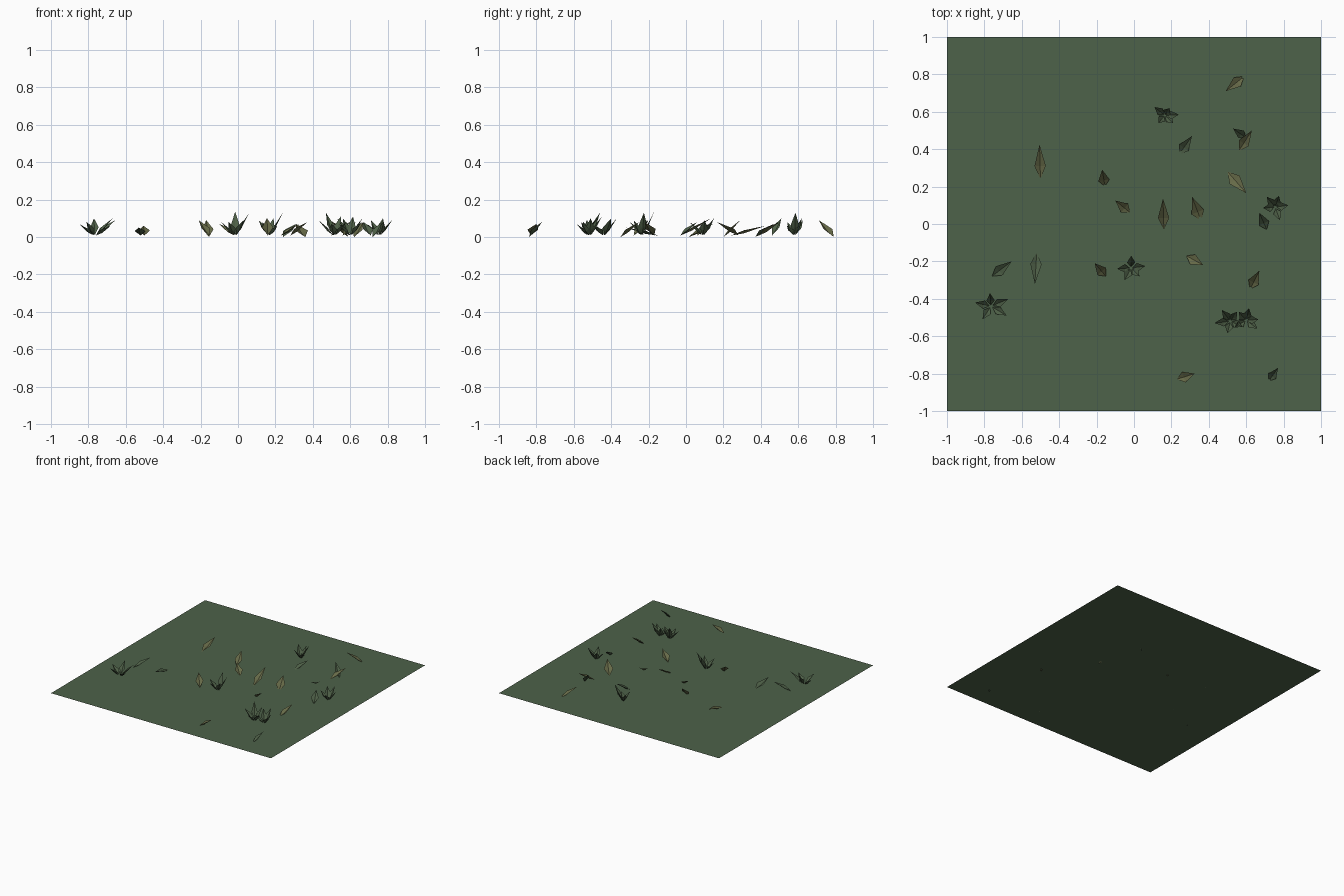
import bpy, bmesh
from mathutils import Vector

if "Cube" in bpy.data.objects:
    bpy.data.objects.remove(bpy.data.objects["Cube"])

GROUND_Z = 0.01


def material(name, colour):
    m = bpy.data.materials.new(name)
    m.diffuse_color = (*colour, 1)
    m.use_nodes = True
    m.node_tree.nodes["Principled BSDF"].inputs["Base Color"].default_value = m.diffuse_color
    return m


ground_green = material("ground green", (0.075, 0.122, 0.067))
leaf_green = material("leaf green", (0.075, 0.115, 0.062))
olive = material("dry olive", (0.135, 0.145, 0.065))


def make_object(name, bm, mat):
    mesh = bpy.data.meshes.new(name)
    bm.to_mesh(mesh)
    bm.free()
    mesh.materials.append(mat)
    ob = bpy.data.objects.new(name, mesh)
    bpy.context.collection.objects.link(ob)


def add_blade(bm, base, tip, width):
    """Folded kite-shaped leaf: two flat halves joined along a central crease."""
    base, tip = Vector(base), Vector(tip)
    run = tip - base
    side = Vector((-run.y, run.x, 0)).normalized() * width / 2
    middle = base + run * 0.38
    rise = Vector((0, 0, 0.008))
    root = bm.verts.new(base)
    crease = bm.verts.new(middle - rise)
    point = bm.verts.new(tip)
    for s in (1, -1):
        edge = bm.verts.new(middle + side * s + rise)
        for tri in ((root, edge, crease), (crease, edge, point)):
            bm.faces.new(tri if s < 0 else tri[::-1])


# Flat ground sheet
bm = bmesh.new()
bmesh.ops.create_grid(bm, x_segments=1, y_segments=1, size=1)
bmesh.ops.translate(bm, verts=bm.verts, vec=(0, 0, GROUND_Z))
make_object("ground", bm, ground_green)

# Single leaves: base x, y, tip x, y, z and width
green_leaves = [
    (.24, .37, .31, .47, .07, .06), (-.76, -.28, -.655, -.2, .09, .06),
    (-.52, -.15, -.53, -.32, .05, .06), (.72, -.84, .77, -.77, .08, .05),
    (.71, -.03, .67, .06, .08, .06), (.60, .46, .53, .51, .10, .05),
]
olive_leaves = [
    (.59, .79, .49, .71, .09, .06), (-.5, .24, -.505, .425, .06, .06),
    (.5, .28, .6, .165, .08, .07), (-.155, .2, -.17, .29, .09, .06),
    (-.02, .06, -.1, .125, .07, .06), (.16, -.03, .155, .135, .1, .06),
    (.36, .015, .31, .145, .07, .07), (-.15, -.28, -.21, -.21, .09, .06),
    (.28, -.17, .37, -.22, .08, .06), (.62, -.35, .67, -.25, .08, .06),
    (.23, -.83, .325, -.8, .07, .06), (.56, .39, .63, .5, .08, .06),
]
for name, leaves, mat in (("green_leaves", green_leaves, leaf_green),
                          ("olive_leaves", olive_leaves, olive)):
    bm = bmesh.new()
    for i, (bx, by, tx, ty, tz, w) in enumerate(leaves):
        add_blade(bm, (bx, by, 0.0 if i % 3 == 0 else 0.008), (tx, ty, tz), w)
    make_object(name, bm, mat)

# Tufts: centre, then the tip of each blade
tufts = [
    ((.165, .58), [(.11, .625, .09), (.24, .585, .13), (.13, .54, .08),
                   (.21, .54, .06), (.19, .62, .1)]),
    ((-.765, -.44), [(-.85, -.42, .07), (-.77, -.37, .1), (-.68, -.49, .06),
                     (-.67, -.4, .1), (-.81, -.51, .08)]),
    ((-.015, -.235), [(-.015, -.17, .135), (.06, -.225, .13), (-.05, -.3, .08),
                      (-.09, -.24, .08), (.03, -.28, .09)]),
    ((.515, -.52), [(.47, -.46, .13), (.43, -.53, .09), (.5, -.585, .07),
                    (.58, -.55, .08), (.55, -.47, .11)]),
    ((.6, -.515), [(.615, -.45, .11), (.665, -.51, .1), (.66, -.56, .08),
                   (.54, -.55, .07), (.56, -.47, .1)]),
    ((.755, .09), [(.71, .145, .09), (.825, .1, .09), (.78, .02, .08),
                   (.69, .085, .07), (.775, .15, .1)]),
]
for n, ((cx, cy), tips) in enumerate(tufts):
    bm = bmesh.new()
    for x, y, z in tips:
        # Roots sit slightly out from the centre
        root = (cx + (x - cx) * 0.1, cy + (y - cy) * 0.1, 0.01)
        add_blade(bm, root, (x, y, z), 0.045)
    make_object(f"tuft_{n + 1}", bm, leaf_green)
